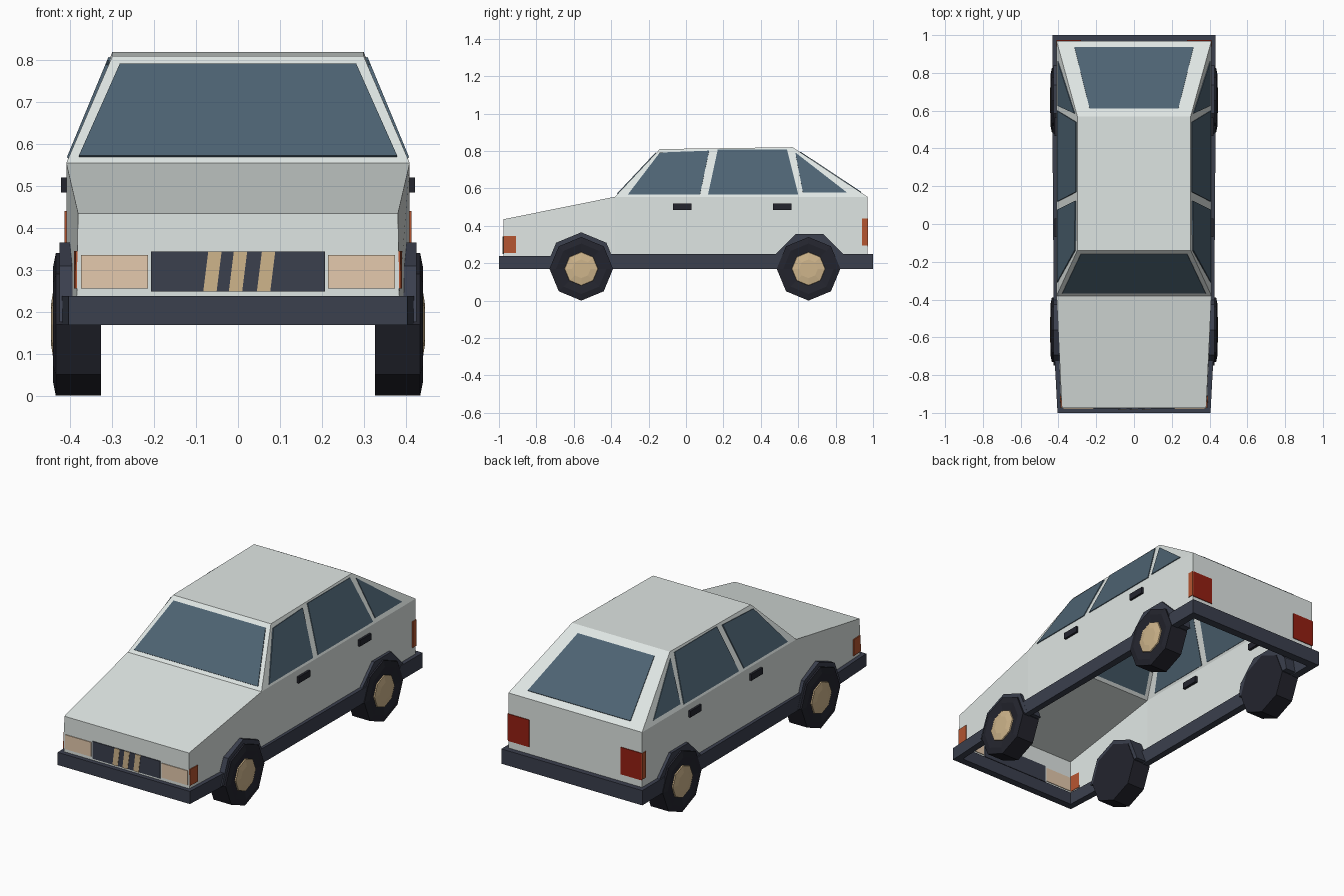
import bpy, bmesh, math
from mathutils import Vector as V

if "Cube" in bpy.data.objects:
    bpy.data.objects.remove(bpy.data.objects["Cube"])


def material(name, r, g, b):
    m = bpy.data.materials.new(name)
    m.diffuse_color = (r, g, b, 1)
    m.use_nodes = True
    m.node_tree.nodes["Principled BSDF"].inputs["Base Color"].default_value = m.diffuse_color
    return m


PAINT = material("paint", .74, .79, .77)
GLASS = material("glass", .075, .125, .17)
TRIM = material("trim", .043, .05, .075)
RUBBER = material("rubber", .017, .018, .027)
TAN = material("tan", .62, .46, .26)
LAMP = material("lamp", .78, .59, .42)
AMBER = material("amber", .46, .09, .03)
RED = material("red", .3, .014, .006)


def finish(name, bm, mat, mirror=False, recalc=True):
    if recalc:
        bmesh.ops.recalc_face_normals(bm, faces=bm.faces)
    me = bpy.data.meshes.new(name)
    bm.to_mesh(me)
    bm.free()
    me.materials.append(mat)
    ob = bpy.data.objects.new(name, me)
    bpy.context.collection.objects.link(ob)
    if mirror:
        ob.modifiers.new("mirror", 'MIRROR').use_mirror_merge = False
    return ob


def prism(name, pts, offset, mat, mirror=False):
    """Polygon swept along an offset vector."""
    bm = bmesh.new()
    a = [bm.verts.new(V(p)) for p in pts]
    b = [bm.verts.new(V(p) + V(offset)) for p in pts]
    bm.faces.new(a)
    bm.faces.new(b[::-1])
    for i in range(len(a)):
        j = (i + 1) % len(a)
        bm.faces.new((a[i], b[i], b[j], a[j]))
    return finish(name, bm, mat, mirror)


def panel(name, pts, mat, t=.004, mirror=False):
    """Thin plate straddling the body skin, so it shows inside and out."""
    p = [V(q) for q in pts]
    n = (p[1] - p[0]).cross(p[2] - p[0]).normalized()
    return prism(name, [q - n * t for q in p], n * 2 * t, mat, mirror)


def lathe(name, profile, y, z, mat, sides=8):
    """Profile of (x, radius) turned round a wheel axle."""
    bm = bmesh.new()
    rings = [[bm.verts.new((x, y + r * math.sin(k * math.tau / sides),
                            z - r * math.cos(k * math.tau / sides)))
              for k in range(sides)] for x, r in profile]
    for a, b in zip(rings, rings[1:]):
        for k in range(sides):
            j = (k + 1) % sides
            bm.faces.new((a[k], a[j], b[j], b[k]))
    bm.faces.new(rings[0])
    bm.faces.new(rings[-1])
    return finish(name, bm, mat, True)


# Body shell, open underneath: section points along one side
half = {"A": (.385, -.975, .235), "B": (.382, -.975, .435), "C": (.41, -.38, .555),
        "D": (.30, -.14, .81), "E": (.30, .57, .82), "F": (.41, .97, .555),
        "G": (.41, .97, .24), "H": (.41, -.38, .24)}
bm = bmesh.new()
R = {k: bm.verts.new(p) for k, p in half.items()}
L = {k: bm.verts.new((-p[0], p[1], p[2])) for k, p in half.items()}
for a, b in zip("ABCDEF", "BCDEFG"):
    bm.faces.new((R[a], R[b], L[b], L[a]))
for quad in ("AHCB", "HGFC", "CFED"):
    bm.faces.new([R[k] for k in quad])
    bm.faces.new([L[k] for k in reversed(quad)])
finish("body_shell", bm, PAINT)


# Side windows lie on the sloping cabin side
def cabin(y, z):
    return (.41 - (z - .555) * .415, y, z)


for name, yz in {
        "front_side_window": [(-.31, .567), (.075, .567), (.123, .80), (-.14, .79)],
        "rear_side_window": [(.118, .567), (.60, .567), (.54, .807), (.17, .807)],
        "quarter_window": [(.625, .577), (.86, .577), (.585, .79)]}.items():
    panel(name, [cabin(*p) for p in yz], GLASS, mirror=True)

# Windscreen and rear window
panel("windscreen", [(-.38, -.366, .57), (.38, -.366, .57),
                     (.282, -.159, .79), (-.282, -.159, .79)], GLASS)
panel("rear_window", [(-.315, .935, .578), (.315, .935, .578),
                      (.235, .61, .793), (-.235, .61, .793)], GLASS)


# Nose: grille, slanted bars and lamps
def upright(x0, x1, y, z0, z1, lean=0):
    return [(x0, y, z0), (x1, y, z0), (x1 + lean, y, z1), (x0 + lean, y, z1)]


panel("grille", upright(-.208, .208, -.975, .248, .344), TRIM)
for i, x in enumerate((-.067, -.006, .061)):
    panel(f"grille_bar_{i + 1}", upright(x - .016, x + .016, -.977, .248, .344, .012), TAN)
panel("headlight", upright(.215, .375, -.975, .256, .336), LAMP, mirror=True)
panel("front_indicator", [(.385, -.975, .255), (.388, -.91, .255),
                          (.388, -.91, .345), (.384, -.975, .345)], AMBER, mirror=True)

# Tail lamps wrapping the rear corners
panel("tail_light", upright(.28, .408, .97, .29, .44), RED, mirror=True)
panel("rear_side_marker", [(.41, .94, .295), (.41, .972, .295),
                           (.41, .972, .44), (.41, .94, .44)], AMBER, mirror=True)

# Bumpers and sills
prism("front_bumper", [(-.42, -.72, .168), (-.405, -1, .168), (.405, -1, .168), (.42, -.72, .168),
                       (.38, -.72, .168), (.37, -.96, .168), (-.37, -.96, .168), (-.38, -.72, .168)],
      (0, 0, .07), TRIM)
prism("rear_bumper", [(-.432, .8, .168), (-.432, 1, .168), (.432, 1, .168), (.432, .8, .168),
                      (.39, .8, .168), (.39, .955, .168), (-.39, .955, .168), (-.39, .8, .168)],
      (0, 0, .082), TRIM)
prism("sill", [(.39, -.42, .168), (.425, -.42, .168), (.432, .52, .168), (.39, .52, .168)],
      (0, 0, .082), TRIM, True)

# Door handles
for name, y in (("front_door_handle", -.02), ("rear_door_handle", .515)):
    prism(name, [(.395, y - .05, .485), (.395, y + .05, .485),
                 (.395, y + .05, .52), (.395, y - .05, .52)], (.027, 0, 0), RUBBER, True)

# Wheel arches: pointed octagon in front, flat-topped behind
for name, y, r, angles in (("front_wheel_arch", -.56, .19, (0, 45, 90, 135, 180)),
                           ("rear_wheel_arch", .66, .195, (0, 22.5, 67.5, 112.5, 157.5, 180))):
    pts = [(.33, y + r * math.cos(math.radians(a)), .175 + r * math.sin(math.radians(a)))
           for a in angles]
    prism(name, pts, (.096, 0, 0), TRIM, True)

# Eight-sided wheels with domed hubs
for name, y in (("front", -.56), ("rear", .655)):
    lathe(name + "_tyre", [(.327, .12), (.327, .17), (.435, .17), (.442, .135), (.434, .09)],
          y, .17, RUBBER)
    lathe(name + "_hub", [(.425, .092), (.44, .088), (.446, .05)], y, .17, TAN)
